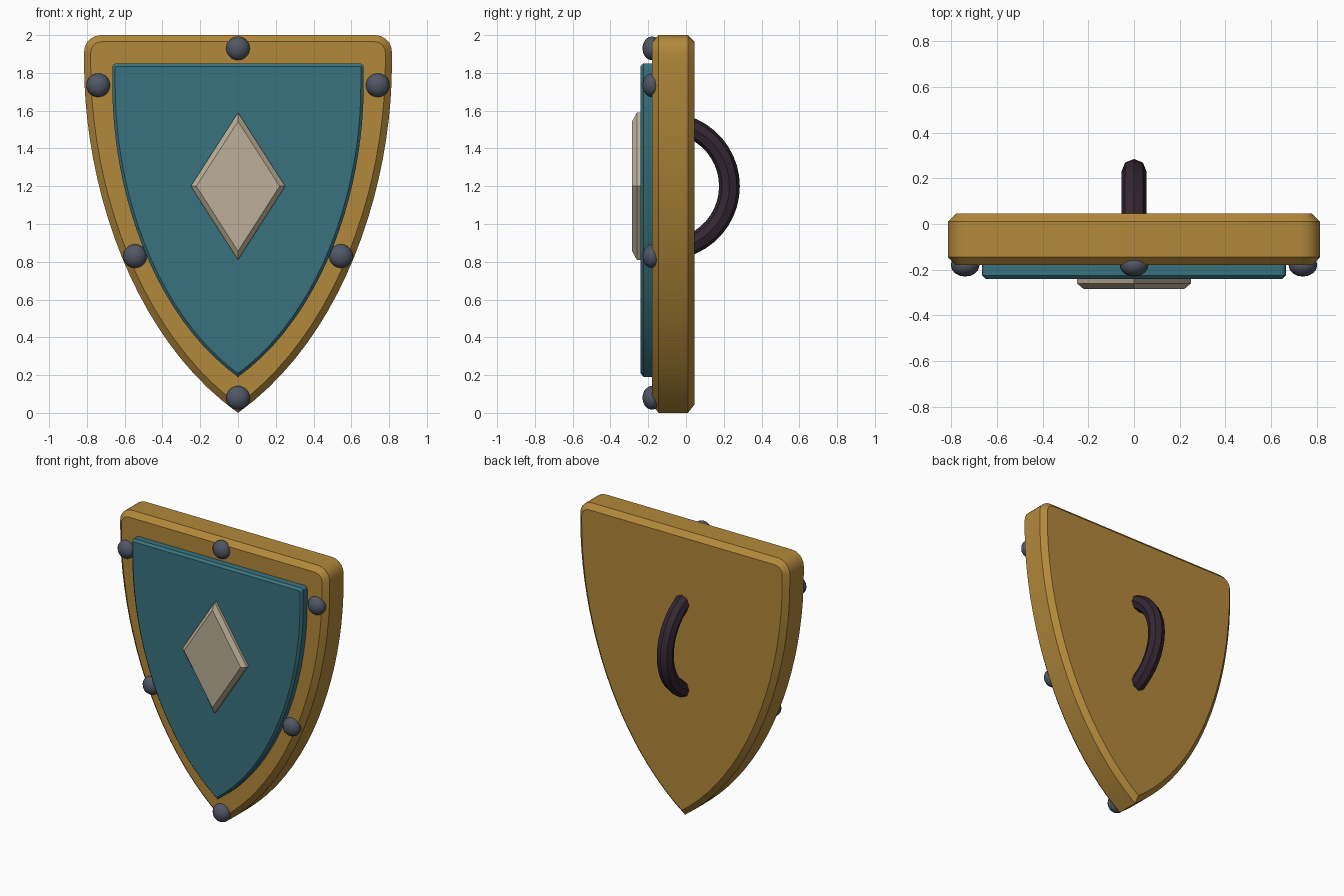
import bpy, bmesh, math
from mathutils import Matrix, Vector

if "Cube" in bpy.data.objects:
    bpy.data.objects.remove(bpy.data.objects["Cube"])


def material(name, rgb):
    m = bpy.data.materials.new(name)
    m.diffuse_color = (*rgb, 1.0)
    m.use_nodes = True
    m.node_tree.nodes["Principled BSDF"].inputs["Base Color"].default_value = m.diffuse_color
    return m


GOLD = material("old gold", (0.45, 0.25, 0.043))
TEAL = material("deep teal", (0.041, 0.17, 0.21))
CREAM = material("pale stone", (0.50, 0.43, 0.31))
STEEL = material("dark steel", (0.08, 0.095, 0.13))
LEATHER = material("dark leather", (0.035, 0.02, 0.033))


def add_object(name, bm, mat):
    bmesh.ops.recalc_face_normals(bm, faces=bm.faces[:])
    mesh = bpy.data.meshes.new(name)
    bm.to_mesh(mesh)
    bm.free()
    mesh.materials.append(mat)
    ob = bpy.data.objects.new(name, mesh)
    bpy.context.collection.objects.link(ob)
    bpy.ops.object.select_all(action='DESELECT')
    ob.select_set(True)
    bpy.context.view_layer.objects.active = ob
    bpy.ops.object.shade_smooth_by_angle(angle=math.radians(30))
    return ob


def bezier(p, t):
    s = 1 - t
    return (p[0] * s**3 + p[1] * 3 * s * s * t + p[2] * 3 * s * t * t + p[3] * t**3)


def shield_outline(half_width, bottom, top, corner, steps=20):
    """Heater shield profile (x, z), clockwise from the top right corner."""
    h = top - bottom
    right = []
    for i in range(6):
        a = math.pi / 2 * (1 - i / 5)
        right.append(Vector((half_width - corner + corner * math.cos(a),
                             top - corner + corner * math.sin(a))))
    ctrl = [Vector((x * half_width, bottom + z * h))
            for x, z in ((1, 0.925), (1, 0.60), (0.687, 0.20), (0, 0))]
    right += [bezier(ctrl, i / steps) for i in range(steps + 1)]
    left = [Vector((-p.x, p.y)) for p in reversed(right[:-1])]
    return right + left


def inset(pts, d):
    """Move a clockwise outline inwards by d with mitred corners."""
    out = []
    for i, p in enumerate(pts):
        a = (p - pts[i - 1]).normalized()
        b = (pts[(i + 1) % len(pts)] - p).normalized()
        na, nb = Vector((a.y, -a.x)), Vector((b.y, -b.x))
        out.append(p + (na + nb) * (d / (1 + na.dot(nb))))
    return out


def plate(name, pts, back, front, chamfer, mat, chamfer_back=False):
    """Solid plate lying in the xz plane with chamfered rims."""
    small = inset(pts, chamfer)
    layers = [(small, back), (pts, back - chamfer)] if chamfer_back else [(pts, back)]
    layers += [(pts, front + chamfer), (small, front)]
    bm = bmesh.new()
    rings = [[bm.verts.new((p.x, y, p.y)) for p in ring] for ring, y in layers]
    n = len(pts)
    for r0, r1 in zip(rings, rings[1:]):
        for i in range(n):
            j = (i + 1) % n
            bm.faces.new((r0[i], r0[j], r1[j], r1[i]))
    bm.faces.new(rings[0])
    bm.faces.new(rings[-1])
    return add_object(name, bm, mat)


# Body, raised field and central emblem
plate("shield_body", shield_outline(0.815, 0.0, 2.0, 0.09), 0.045, -0.18, 0.035, GOLD, True)
plate("front_panel", shield_outline(0.665, 0.19, 1.85, 0.02), -0.16, -0.24, 0.015, TEAL)
diamond = [Vector(p) for p in ((0, 1.59), (0.25, 1.2), (0, 0.81), (-0.25, 1.2))]
plate("diamond_emblem", diamond, -0.22, -0.285, 0.025, CREAM)

# Rivets around the rim
rivets = [(0, 1.93), (0, 0.08)]
for side in (-1, 1):
    rivets += [(side * 0.74, 1.735), (side * 0.545, 0.83)]
for k, (x, z) in enumerate(rivets):
    bm = bmesh.new()
    bmesh.ops.create_uvsphere(bm, u_segments=16, v_segments=10, radius=0.063)
    bmesh.ops.scale(bm, vec=(1, 0.8, 1), verts=bm.verts[:])
    bmesh.ops.translate(bm, vec=(x, -0.18, z), verts=bm.verts[:])
    add_object(f"rivet_{k + 1}", bm, STEEL)

# Curved grip on the back, both ends sunk into the body
bm = bmesh.new()
centre = Vector((0, -0.105, 1.2))
start = math.radians(8)
bmesh.ops.create_circle(bm, cap_ends=False, radius=0.055, segments=8,
                        matrix=Matrix.Translation((0, -0.105, 1.535))
                        @ Matrix.Rotation(math.pi / 2, 4, 'X'))
bmesh.ops.rotate(bm, cent=centre, matrix=Matrix.Rotation(-start, 3, 'X'), verts=bm.verts[:])
bmesh.ops.spin(bm, geom=bm.verts[:] + bm.edges[:], cent=centre, axis=(1, 0, 0),
               angle=-(math.pi - 2 * start), steps=20)
bmesh.ops.holes_fill(bm, edges=[e for e in bm.edges if e.is_boundary], sides=8)
add_object("back_grip", bm, LEATHER)
